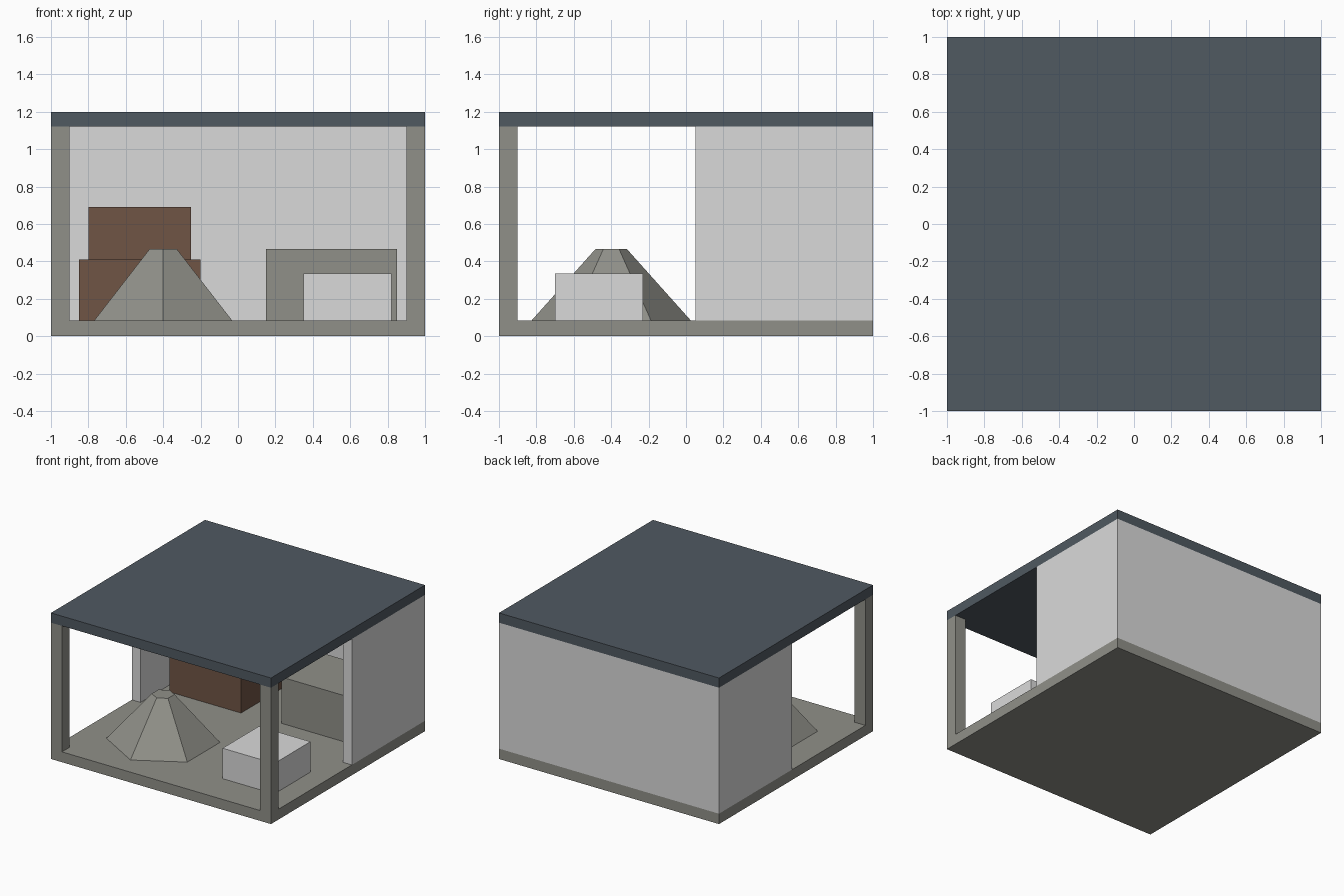
import bpy
import bmesh
from mathutils import Matrix, Vector

if "Cube" in bpy.data.objects:
    bpy.data.objects.remove(bpy.data.objects["Cube"], do_unlink=True)


def material(name, rgb):
    mat = bpy.data.materials.new(name)
    mat.use_nodes = True
    color = (*rgb, 1)
    mat.diffuse_color = color
    mat.node_tree.nodes["Principled BSDF"].inputs["Base Color"].default_value = color
    return mat


stone = material("stone grey", (0.28, 0.28, 0.25))
plaster = material("plaster white", (0.7, 0.7, 0.7))
slate = material("slate blue", (0.08, 0.1, 0.12))
wood = material("brown wood", (0.16, 0.09, 0.06))

FLOOR, CEILING, TOP = 0.085, 1.12, 1.2


def finish(name, bm, mat):
    mesh = bpy.data.meshes.new(name)
    bm.to_mesh(mesh)
    bm.free()
    mesh.materials.append(mat)
    obj = bpy.data.objects.new(name, mesh)
    bpy.context.collection.objects.link(obj)
    return obj


def box(name, x, y, z, mat):
    """Box spanning the given (min, max) ranges."""
    lo, hi = Vector((x[0], y[0], z[0])), Vector((x[1], y[1], z[1]))
    bm = bmesh.new()
    place = Matrix.Translation((lo + hi) / 2) @ Matrix.Diagonal((*(hi - lo), 1))
    bmesh.ops.create_cube(bm, size=1, matrix=place)
    return finish(name, bm, mat)


# Floor and roof slabs
box("floor_slab", (-1, 1), (-1, 1), (0, FLOOR), stone)
box("roof_slab", (-1, 1), (-1, 1), (CEILING, TOP), slate)

# Back wall, then half-depth side walls and front corner posts on both sides
room = (FLOOR, CEILING)
box("back_wall", (-1, 1), (0.92, 1), room, plaster)
for side, s in (("left", 1), ("right", -1)):
    box(side + "_wall", sorted((s, s * 0.92)), (0.05, 0.92), room, plaster)
    box(side + "_front_post", sorted((s, s * 0.9)), (-1, -0.9), room, stone)

# Stepped wooden cabinet
box("cabinet_base", (-0.85, -0.2), (0.325, 0.875), (FLOOR, 0.41), wood)
box("cabinet_top", (-0.8, -0.25), (0.375, 0.825), (0.41, 0.69), wood)

# Low bench at the back and white block at the front
box("bench", (0.15, 0.85), (0.35, 0.87), (FLOOR, 0.465), stone)
box("white_block", (0.35, 0.82), (-0.7, -0.23), (FLOOR, 0.335), plaster)

# Six-sided truncated hearth cone, one corner pointing forward
bm = bmesh.new()
height = 0.38
bmesh.ops.create_cone(bm, cap_ends=True, segments=6, radius1=0.425, radius2=0.085,
                      depth=height,
                      matrix=Matrix.Translation((-0.4, -0.4, FLOOR + height / 2)))
finish("hearth_cone", bm, stone)
